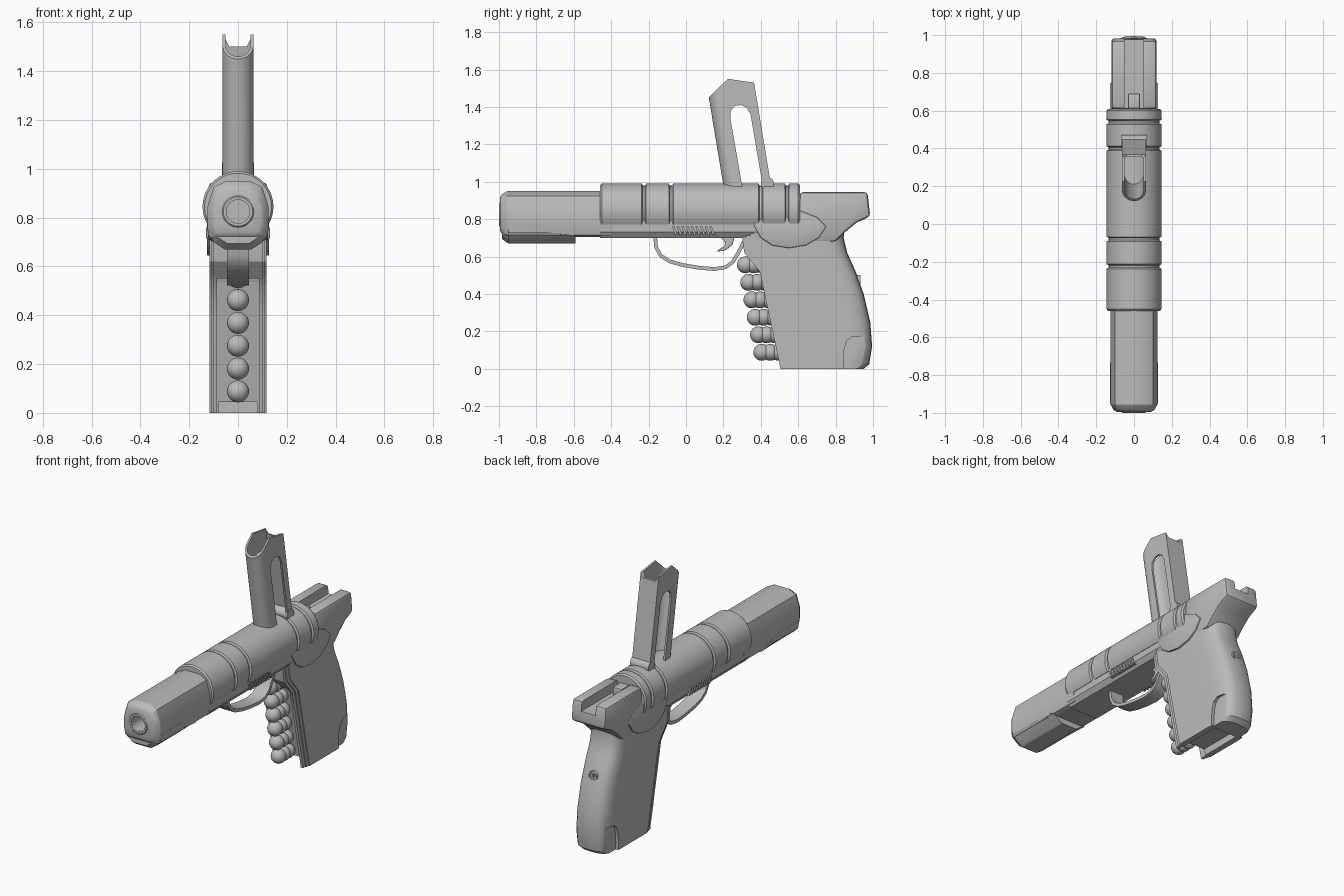
import bpy, bmesh
from math import sin, cos, pi, radians
from mathutils import Vector

cube = bpy.data.objects.get("Cube")
if cube:
    bpy.data.objects.remove(cube)

grey = bpy.data.materials.new("plain_grey")
grey.use_nodes = True
grey.diffuse_color = (0.5, 0.5, 0.5, 1)
grey.node_tree.nodes["Principled BSDF"].inputs["Base Color"].default_value = (0.5, 0.5, 0.5, 1)
parts = []


def finish(name, bm, bevel=0):
    bmesh.ops.recalc_face_normals(bm, faces=bm.faces)
    mesh = bpy.data.meshes.new(name)
    bm.to_mesh(mesh)
    bm.free()
    mesh.materials.append(grey)
    ob = bpy.data.objects.new(name, mesh)
    bpy.context.collection.objects.link(ob)
    if bevel:
        mod = ob.modifiers.new("bevel", 'BEVEL')
        mod.width, mod.segments, mod.limit_method = bevel, 2, 'ANGLE'
        apply(ob, mod)
    parts.append(ob)
    return ob


def apply(ob, mod):
    bpy.context.view_layer.objects.active = ob
    bpy.ops.object.modifier_apply(modifier=mod.name)


def loft(name, rings, bevel=0, closed=False):
    """Skin a list of equal rings of points; cap the ends unless closed."""
    bm = bmesh.new()
    vs = [[bm.verts.new(p) for p in ring] for ring in rings]
    n = len(vs[0])
    pairs = list(zip(vs, vs[1:])) + ([(vs[-1], vs[0])] if closed else [])
    for a, b in pairs:
        for i in range(n):
            j = (i + 1) % n
            bm.faces.new((a[i], a[j], b[j], b[i]))
    if not closed:
        bm.faces.new(vs[0])
        bm.faces.new(vs[-1])
    return finish(name, bm, bevel)


def prism(name, yz, x0, x1, bevel=0):
    return loft(name, [[(x, y, z) for y, z in yz] for x in (x0, x1)], bevel)


def box(name, x0, x1, y0, y1, z0, z1, bevel=0):
    return prism(name, [(y0, z0), (y1, z0), (y1, z1), (y0, z1)], x0, x1, bevel)


def turned(name, profile, z, n=32, closed=False):
    """Turn (y, radius) points about an axis along y."""
    return loft(name, [[(r * cos(2 * pi * i / n), y, z + r * sin(2 * pi * i / n))
                        for i in range(n)] for y, r in profile], closed=closed)


def cut(cutter, *targets):
    for ob in targets:
        mod = ob.modifiers.new("cut", 'BOOLEAN')
        mod.operation, mod.solver, mod.object = 'DIFFERENCE', 'EXACT', cutter
        apply(ob, mod)
    parts.remove(cutter)
    bpy.data.objects.remove(cutter)


# Front barrel housing: faceted section with a tapered nose
half = [(0.05, 0.95), (0.1, 0.925), (0.125, 0.845), (0.125, 0.76), (0.115, 0.715), (0.09, 0.705)]
octo = half + [(-x, z) for x, z in reversed(half)]


def section(points, y, s, zc=0.825):
    return [(x * s, y, zc + (z - zc) * s) for x, z in points]


slide = loft("front_slide", [section(octo, y, s) for y, s in
                             ((-0.995, 0.72), (-0.985, 0.86), (-0.955, 1), (-0.4, 1))])
cut(turned("bore_cutter", [(-1.1, 0.055), (-0.75, 0.055)], 0.825), slide)
turned("muzzle_ring", [(-1, 0.048), (-1, 0.06), (-0.99, 0.07), (-0.9, 0.07), (-0.85, 0.048)], 0.825, closed=True)

# Heavy under-nose block
low = [(0.126, 0.77), (0.122, 0.73), (0.1, 0.7), (0.055, 0.67)]
low += [(-x, z) for x, z in reversed(low)]
loft("under_nose", [section(low, y, s) for y, s in
                    ((-0.985, 0.84), (-0.95, 1), (-0.74, 1))] +
     [[(x * 0.96, -0.59, min(z, 0.71)) for x, z in low]])

# Round sleeve with flat underside and ring grooves
def arc(y, r):
    ang = [radians(-31 + 242 * i / 40) for i in range(41)]
    return [(r * cos(a), y, 0.845 + r * sin(a)) for a in ang]


stations = [(-0.46, 0.137), (-0.45, 0.145)]
for g in (-0.225, -0.08, 0.4, 0.54):
    stations += [(g - 0.012, 0.145), (g - 0.006, 0.134), (g + 0.006, 0.134), (g + 0.012, 0.145)]
stations += [(0.6, 0.145), (0.61, 0.137)]
loft("round_sleeve", [arc(y, r) for y, r in stations])

# Lower frame with slanted side serrations
rail = [(0.122, 0.79), (0.122, 0.73), (0.1, 0.7)]
rail += [(-x, z) for x, z in reversed(rail)]
loft("lower_frame", [section(rail, y, 1) for y in (-0.46, 0.38)])
for side in (-1, 1):
    for i in range(9):
        y = -0.075 + i * 0.025
        prism("serration", [(y, 0.76), (y + 0.013, 0.76), (y + 0.03, 0.715), (y + 0.017, 0.715)],
              side * 0.11, side * 0.131)

# Rear slide with open top channel and tail
rear = prism("rear_slide", [(0.35, 0.7), (0.35, 0.86), (0.6, 0.86), (0.61, 0.945), (0.97, 0.945),
                            (0.985, 0.815), (0.91, 0.78), (0.85, 0.73), (0.8, 0.68), (0.5, 0.66)],
             -0.12, 0.12, 0.018)
cut(box("channel_cutter", -0.05, 0.05, 0.615, 1.1, 0.885, 1.1), rear)
box("bolt_block", -0.032, 0.032, 0.58, 0.69, 0.87, 0.935, 0.006)
shield = [(0.36, 0.77), (0.4, 0.7), (0.46, 0.66), (0.55, 0.645), (0.64, 0.66), (0.71, 0.7),
          (0.75, 0.76), (0.7, 0.81), (0.6, 0.85), (0.45, 0.84)]
prism("side_shield", shield, -0.128, 0.128, 0.006)

# Hollow grip: narrow front core and wider rounded shell
def grip_ring(z, front, back, w):
    pts = [(w, front, z), (w, (front + back) / 2, z)]
    c = back - 0.14
    for i in range(13):
        a = -pi / 2 + pi * i / 12
        sx = -1 if a > 0 else 1
        pts.append((sx * w * abs(sin(a)) ** 0.6, c + 0.14 * max(cos(a), 0) ** 0.8, z))
    return pts + [(-w, (front + back) / 2, z), (-w, front, z)]


rows = [(0, 0.55, 0.95), (0.025, 0.545, 0.98), (0.12, 0.525, 0.995), (0.25, 0.497, 0.985),
        (0.4, 0.465, 0.95), (0.52, 0.44, 0.907), (0.58, 0.39, 0.88), (0.62, 0.357, 0.862),
        (0.7, 0.345, 0.843), (0.78, 0.345, 0.85)]
shell = loft("grip_shell", [grip_ring(z, f, b, 0.117) for z, f, b in rows])
core = loft("grip_core", [[(x, y, z) for x, y in ((0.103, f - 0.045), (0.103, f + 0.15),
                          (-0.103, f + 0.15), (-0.103, f - 0.045))] for z, f, b in rows])
middle = loft("grip_trim", [[(x, y, z) for x, y in ((0.11, f - 0.022), (0.11, f + 0.15),
                            (-0.11, f + 0.15), (-0.11, f - 0.022))] for z, f, b in rows])
cut(prism("front_cutter", [(0.2, -0.1), (0.57, -0.1), (0.54, 0.05), (0.455, 0.45), (0.43, 0.55), (0.2, 0.55)],
          -0.086, 0.086), shell, core, middle)
cut(box("base_cutter", -0.08, 0.08, 0.45, 0.83, -0.1, 0.045), shell, core, middle)
arch = [(0.842, -0.05), (0.845, 0.1), (0.86, 0.15), (0.89, 0.172), (0.94, 0.172), (1.1, 0.15), (1.1, -0.05)]
for side in (-1, 1):
    cut(prism("heel_cutter", arch, side * 0.098, side * 0.2), shell)

# Slotted screw in the back of the grip
turned("screw_ring", [(0.9, 0.02), (0.9, 0.03), (0.934, 0.03), (0.934, 0.02)], 0.47, 24, True)
box("screw_slot", -0.006, 0.006, 0.9, 0.934, 0.45, 0.49)

# Stacked pellets
for i in range(6):
    for k in range(3):
        bm = bmesh.new()
        bmesh.ops.create_uvsphere(bm, u_segments=24, v_segments=14, radius=0.045)
        bmesh.ops.translate(bm, verts=bm.verts, vec=(0, 0.405 - 0.0175 * i + 0.045 * k, 0.088 + 0.0935 * i))
        finish("pellet", bm)

# Trigger guard band and trigger
path = [Vector(p) for p in ((-0.165, 0.71), (-0.16, 0.65), (-0.135, 0.605), (-0.09, 0.575), (-0.02, 0.555),
                            (0.07, 0.54), (0.15, 0.533), (0.21, 0.542), (0.25, 0.57), (0.28, 0.62), (0.31, 0.68))]
rings = []
for i, p in enumerate(path):
    t = (path[min(i + 1, len(path) - 1)] - path[max(i - 1, 0)]).normalized()
    n = Vector((-t.y, t.x)) * 0.01
    a, b = p - n, p + n
    rings.append([(-0.045, *a), (0.045, *a), (0.045, *b), (-0.045, *b)])
loft("trigger_guard", rings)
prism("trigger", [(0.18, 0.71), (0.26, 0.71), (0.25, 0.665), (0.215, 0.635), (0.165, 0.625),
                  (0.175, 0.638), (0.205, 0.655), (0.21, 0.675)], -0.022, 0.022, 0.004)

# Upright feed chute: sheared D-shaped tube with sloping mouth and side slots
def chute_outline(w, back):
    pts = [(w * cos(pi + pi * i / 16), 0.063 + w * sin(pi + pi * i / 16)) for i in range(17)]
    return pts + [(w, 0.12), (w, back), (w * 0.7, back), (-w * 0.7, back), (-w, back), (-w, 0.12)]


def chute_ring(w, back, top):
    ring = []
    for x, u in chute_outline(w, back):
        z = 0.93
        if top:
            z = 1.45 + 0.1 * min(u / 0.115, 1) - 0.15 * max(u - 0.12, 0)
            z -= 0.03 if u > 0.2 and abs(x) < 0.05 else 0
        ring.append((x, 0.2 + u - 0.166 * (z - 0.98), z))
    return ring


chute = loft("feed_chute", [chute_ring(0.063, 0.255, False), chute_ring(0.063, 0.255, True),
                            chute_ring(0.051, 0.243, True), chute_ring(0.051, 0.243, False)], closed=True)
cut(prism("slot_cutter", [(0.305, 0.95), (0.237, 1.34), (0.24, 1.38), (0.26, 1.405), (0.295, 1.41),
                          (0.325, 1.395), (0.345, 1.36), (0.415, 0.95)], -0.2, 0.2), chute)

# Hinge at the foot of the chute
loft("chute_hinge", [[(x, 0.435 + 0.035 * cos(2 * pi * i / 20), 0.99 + 0.035 * sin(2 * pi * i / 20))
                      for i in range(20)] for x in (-0.065, 0.065)])

# Smooth shading with sharp edges kept
bpy.ops.object.select_all(action='DESELECT')
for ob in parts:
    ob.select_set(True)
bpy.context.view_layer.objects.active = parts[0]
bpy.ops.object.shade_smooth_by_angle(angle=radians(30))
